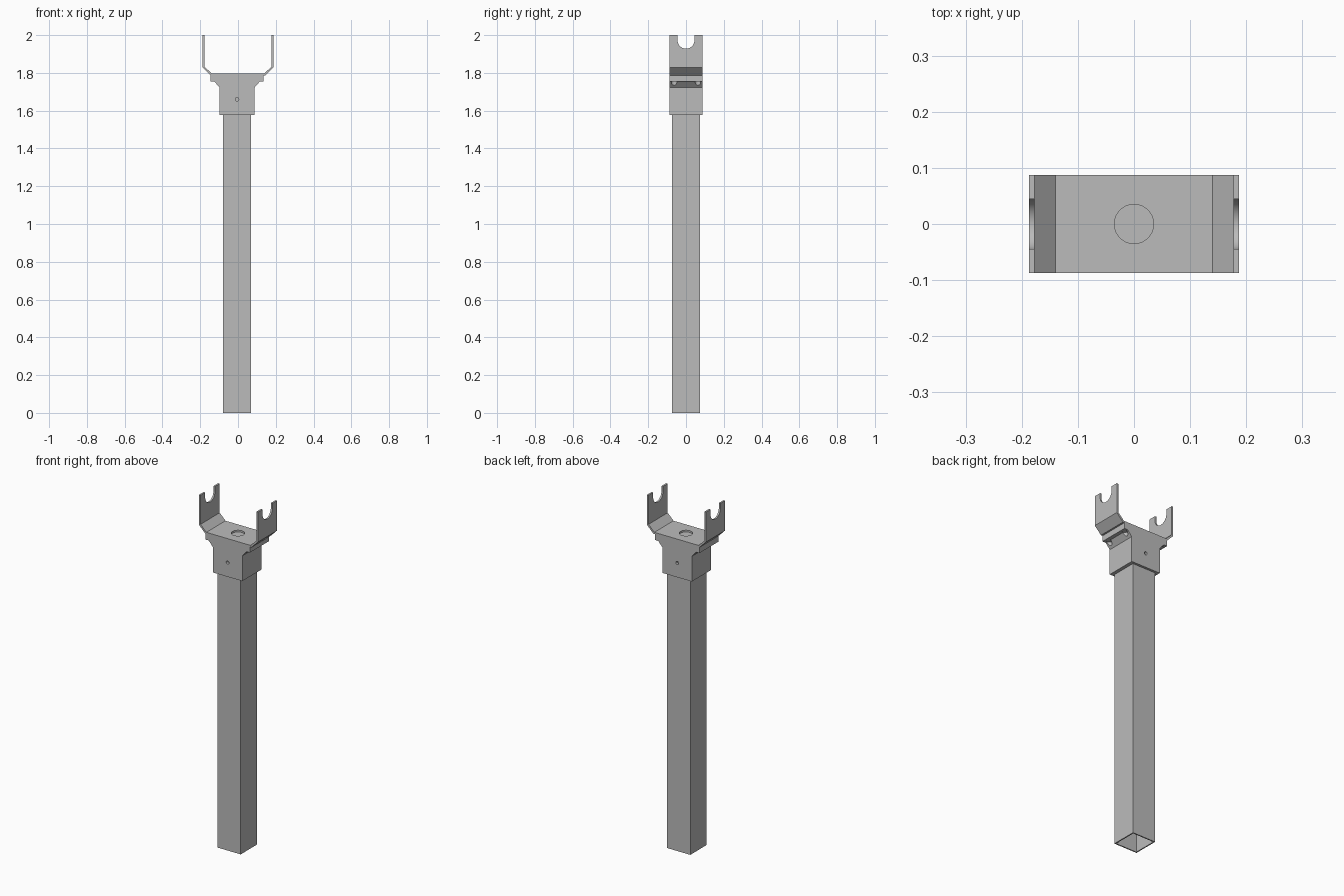
import bpy, bmesh, math
from mathutils import Matrix

cube = bpy.data.objects.get("Cube")
if cube:
    bpy.data.objects.remove(cube, do_unlink=True)

grey = bpy.data.materials.new("plain_grey")
grey.use_nodes = True
grey.diffuse_color = (0.5, 0.5, 0.5, 1)
grey.node_tree.nodes["Principled BSDF"].inputs["Base Color"].default_value = (0.5, 0.5, 0.5, 1)

POST_X = -0.005     # post and collar sit slightly off the fork centre
HALF_DEPTH = 0.087


def make_object(name, bm):
    bmesh.ops.recalc_face_normals(bm, faces=bm.faces)
    mesh = bpy.data.meshes.new(name)
    bm.to_mesh(mesh)
    bm.free()
    mesh.materials.append(grey)
    obj = bpy.data.objects.new(name, mesh)
    bpy.context.collection.objects.link(obj)
    return obj


def extrude_profile(name, points, half_depth, x=0):
    """Extrude an outline in x and z along y."""
    bm = bmesh.new()
    face = bm.faces.new([bm.verts.new((px + x, -half_depth, pz)) for px, pz in points])
    moved = bmesh.ops.extrude_face_region(bm, geom=[face])["geom"]
    verts = [v for v in moved if isinstance(v, bmesh.types.BMVert)]
    bmesh.ops.translate(bm, verts=verts, vec=(0, 2 * half_depth, 0))
    return make_object(name, bm)


def box(name, x, half, low, high):
    outline = [(-half, low), (half, low), (half, high), (-half, high)]
    return extrude_profile(name, outline, half, x)


def cylinder(name, centre, radius, length, axis):
    turn = {"X": Matrix.Rotation(math.pi / 2, 4, "Y"),
            "Y": Matrix.Rotation(math.pi / 2, 4, "X"),
            "Z": Matrix.Identity(4)}[axis]
    bm = bmesh.new()
    bmesh.ops.create_cone(bm, cap_ends=True, segments=48, radius1=radius, radius2=radius,
                          depth=length, matrix=Matrix.Translation(centre) @ turn)
    return make_object(name, bm)


def cut(target, cutters):
    """Subtract the cutters, bake the result and remove them."""
    for cutter in cutters:
        cutter.hide_render = True
        mod = target.modifiers.new("cut", "BOOLEAN")
        mod.operation = "DIFFERENCE"
        mod.solver = "EXACT"
        mod.object = cutter
    graph = bpy.context.evaluated_depsgraph_get()
    baked = bpy.data.meshes.new_from_object(target.evaluated_get(graph))
    target.modifiers.clear()
    target.data = baked
    for cutter in cutters:
        bpy.data.objects.remove(cutter, do_unlink=True)


def mirrored(half_outline):
    return half_outline + [(-x, z) for x, z in reversed(half_outline)]


# Hollow square post
post = box("post", POST_X, 0.0735, 0, 1.72)
cut(post, [box("bore", POST_X, 0.067, -0.1, 1.71)])

# Collar with flared flange
collar = extrude_profile("collar", mirrored([
    (0.093, 1.578), (0.093, 1.723), (0.12, 1.754), (0.141, 1.754), (0.141, 1.787),
]), HALF_DEPTH, POST_X)
cutters = [box("socket", POST_X, 0.0735, 1.5, 1.72)]
# Pin hole through front and back walls
cutters.append(cylinder("pin_hole", (POST_X, 0, 1.66), 0.009, 0.4, "Y"))
# Screw pockets in the underside of the flange
for sx in (-1, 1):
    for sy in (-1, 1):
        cutters.append(cylinder("screw_pocket", (POST_X + sx * 0.118, sy * 0.063, 1.707),
                                0.015, 0.1, "Z"))
cut(collar, cutters)

# Bent fork plate with open slots and a centre hole
fork = extrude_profile("fork_plate", mirrored([
    (0.146, 1.787), (0.187, 1.828), (0.187, 2.0), (0.177, 2.0), (0.177, 1.833), (0.14, 1.797),
]), HALF_DEPTH)
slot = box("slot_opening", 0, 0.045, 1.973, 2.1)
slot.scale.x = 8
cut(fork, [slot,
           cylinder("slot_round", (0, 0, 1.973), 0.045, 0.6, "X"),
           cylinder("centre_hole", (0, 0, 1.79), 0.035, 0.06, "Z")])

# Smooth the round cuts while keeping corners sharp
bpy.ops.object.select_all(action="DESELECT")
for part in (post, collar, fork):
    part.select_set(True)
bpy.context.view_layer.objects.active = fork
bpy.ops.object.shade_smooth_by_angle(angle=math.radians(30))
